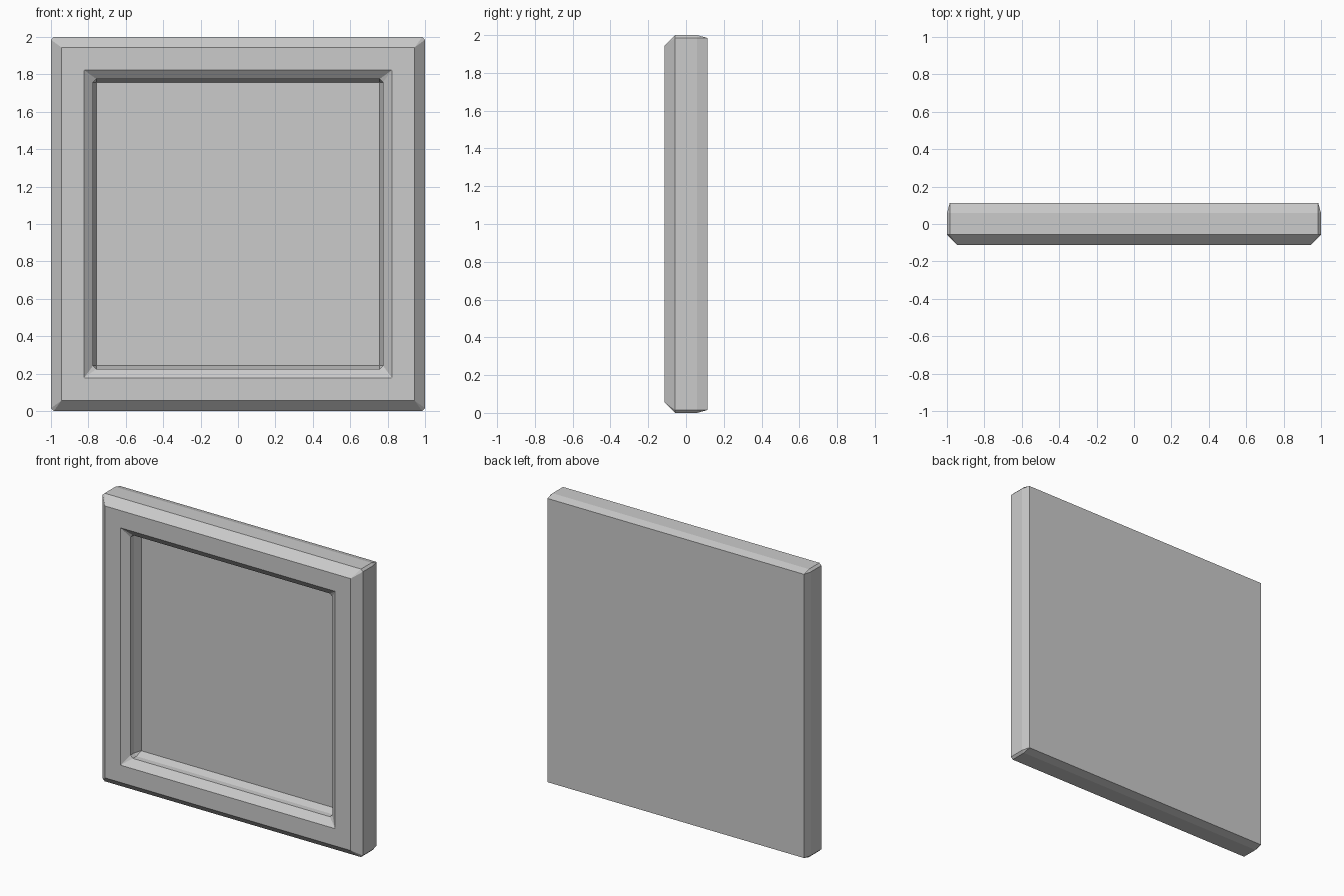
import bpy, bmesh

if "Cube" in bpy.data.objects:
    bpy.data.objects.remove(bpy.data.objects["Cube"])

# Loops from the back, around the outside, over the front and into the recess:
# (half size, y, corner cut)
LOOPS = [
    (0.985, 0.113, 0.0),     # back face
    (1.0, 0.058, 0.015),     # outer side, rear
    (1.0, -0.057, 0.015),    # outer side, front
    (0.944, -0.113, 0.0),    # front face, outer edge
    (0.824, -0.113, 0.0),    # front face, inner edge
    (0.775, -0.072, 0.018),  # inner slope
    (0.775, -0.033, 0.018),  # inner wall
    (0.757, 0.02, 0.0),      # recessed panel
]


def ring(bm, h, y, c):
    """Square ring of eight points with cut corners, centred on z = 1."""
    k = h - c
    pts = [(h, -k), (h, k), (k, h), (-k, h), (-h, k), (-h, -k), (-k, -h), (k, -h)]
    return [bm.verts.new((x, y, z + 1.0)) for x, z in pts]


bm = bmesh.new()
rings = [ring(bm, *loop) for loop in LOOPS]
for a, b in zip(rings, rings[1:]):
    for i in range(8):
        j = (i + 1) % 8
        bm.faces.new((a[i], a[j], b[j], b[i]))

# Back and recessed panel
bm.faces.new(rings[0])
bm.faces.new(rings[-1])
bmesh.ops.remove_doubles(bm, verts=bm.verts[:], dist=0.0005)
bmesh.ops.recalc_face_normals(bm, faces=bm.faces[:])

mesh = bpy.data.meshes.new("framed_panel")
bm.to_mesh(mesh)
bm.free()
obj = bpy.data.objects.new("framed_panel", mesh)
bpy.context.collection.objects.link(obj)
